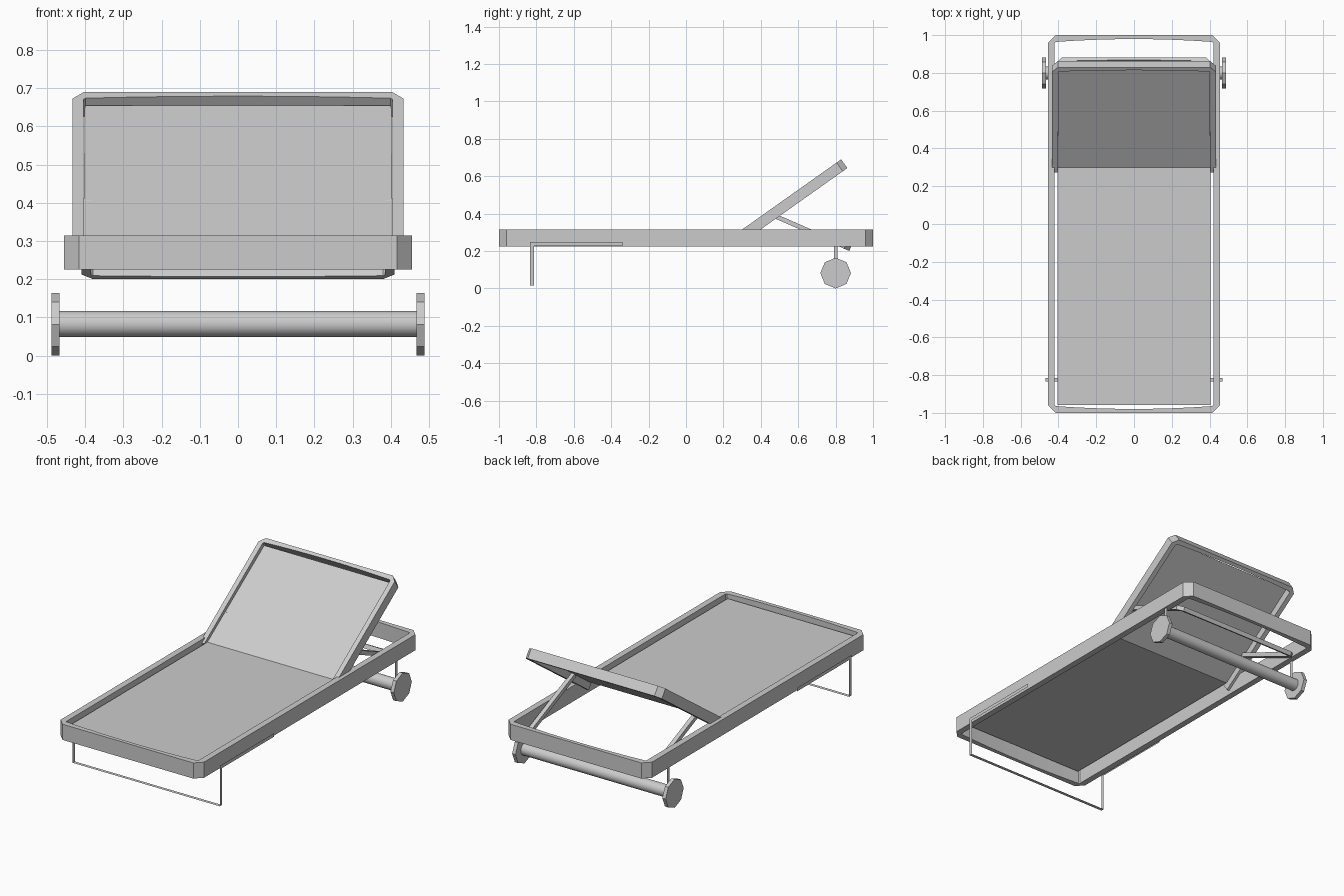
import bpy, bmesh, math
from mathutils import Matrix

if "Cube" in bpy.data.objects:
    bpy.data.objects.remove(bpy.data.objects["Cube"])


def make(name, verts, faces, mat=None, recalc=True):
    me = bpy.data.meshes.new(name)
    me.from_pydata(verts, [], faces)
    bm = bmesh.new()
    bm.from_mesh(me)
    if recalc:
        bmesh.ops.recalc_face_normals(bm, faces=bm.faces)
    if mat:
        bm.transform(mat)
    bm.to_mesh(me)
    bm.free()
    ob = bpy.data.objects.new(name, me)
    bpy.context.collection.objects.link(ob)
    return ob


def u_frame(name, w, length, t, end_t, bow, chamfer, depth, mat=None, caps=True):
    """U-shaped bar: arms along +y, chamfered outer corners, inner end edge bowed; top at z=0."""
    wi, li, s = w - t, length - end_t, 0.006
    outer = [(-w, 0), (-w, length - chamfer)]
    inner = [(-wi, 0), (-wi, li - s)]
    for i in range(-4, 5):
        f = i / 4
        outer.append((f * (w - chamfer), length))
        inner.append((f * (wi - s), li + bow * (1 - f * f)))
    outer += [(w, length - chamfer), (w, 0)]
    inner += [(wi, li - s), (wi, 0)]
    n = len(outer)
    verts = [(x, y, z) for z in (0, -depth) for ring in (outer, inner) for x, y in ring]
    faces = []
    for i in range(n - 1):
        a, b, c, d = i, n + i, 2 * n + i, 3 * n + i
        faces += [(a, a + 1, b + 1, b), (c, d, d + 1, c + 1),
                  (a, c, c + 1, a + 1), (b, b + 1, d + 1, d)]
    if caps:
        for i in (0, n - 1):
            faces.append((i, n + i, 3 * n + i, 2 * n + i))
    return make(name, verts, faces, mat)


def incline(y, z, angle):
    return Matrix.Translation((0, y, z)) @ Matrix.Rotation(angle, 4, 'X')


# Main bed frame: one U mirrored front to back
frame = u_frame("bed_frame", 0.456, 1.0, 0.036, 0.036, 0.015, 0.04, 0.09,
                Matrix.Translation((0, 0, 0.315)), caps=False)
mirror = frame.modifiers.new("mirror", 'MIRROR')
mirror.use_axis = (False, True, False)

# Seat sheet
make("seat_sheet", [(-.405, -.957, .293), (.405, -.957, .293), (.405, .3, .293), (-.405, .3, .293)],
     [(0, 1, 2, 3)], recalc=False)

# Tilted backrest: arms sink into the bed frame
tilt = incline(0.3, 0.315, math.radians(35.3))
u_frame("backrest_frame", 0.433, 0.684, 0.028, 0.028, 0.009, 0.03, 0.057,
        tilt @ Matrix.Translation((0, -0.035, 0)))
make("backrest_sheet", [(-.405, -.0127, -.018), (.405, -.0127, -.018), (.401, .614, -.018), (-.401, .614, -.018)],
     [(0, 1, 2, 3)], tilt, recalc=False)

# Backrest support stay
u_frame("backrest_stay", 0.41, 0.461, 0.025, 0.022, 0.006, 0.03, 0.024,
        incline(0.46, 0.407, math.radians(-23.6)))

# Front leg: thin flat strip bent into a U with mounting strips along the rails
x, ya, yb, zb, zt, zl = 0.468, -0.834, -0.814, 0.016, 0.248, 0.228
verts, faces = [], []
for s in (-x, x):
    verts += [(s, ya, zb), (s, yb, zb), (s, yb, zl), (s, -.34, zl), (s, -.34, zt), (s, ya, zt), (s, ya, zl)]
for k in (0, 7):
    faces += [(k, k + 1, k + 2, k + 6), (k + 6, k + 2, k + 3, k + 4, k + 5)]
faces.append((0, 7, 8, 1))
make("front_leg", verts, faces)

# Axle, wheels and wheel brackets
def cylinder(name, r, sides, x0, x1, y, z):
    ring = [(y + r * math.sin(2 * math.pi * i / sides), z + r * math.cos(2 * math.pi * i / sides))
            for i in range(sides)]
    verts = [(xx, a, b) for xx in (x0, x1) for a, b in ring]
    faces = [(i, (i + 1) % sides, sides + (i + 1) % sides, sides + i) for i in range(sides)]
    faces += [tuple(range(sides)), tuple(range(sides, 2 * sides))]
    return make(name, verts, faces)


axle = cylinder("axle", 0.034, 24, -0.468, 0.468, 0.8, 0.083)
bpy.context.view_layer.objects.active = axle
axle.select_set(True)
bpy.ops.object.shade_smooth_by_angle()

for side, label in ((-1, "left"), (1, "right")):
    cylinder(label + "_wheel", 0.082, 8, side * 0.467, side * 0.488, 0.8, 0.082)
    bx = side * 0.447
    make(label + "_wheel_bracket",
         [(bx, .79, .09), (bx, .81, .09), (bx, .81, .24), (bx, .79, .24)], [(0, 1, 2, 3)])
